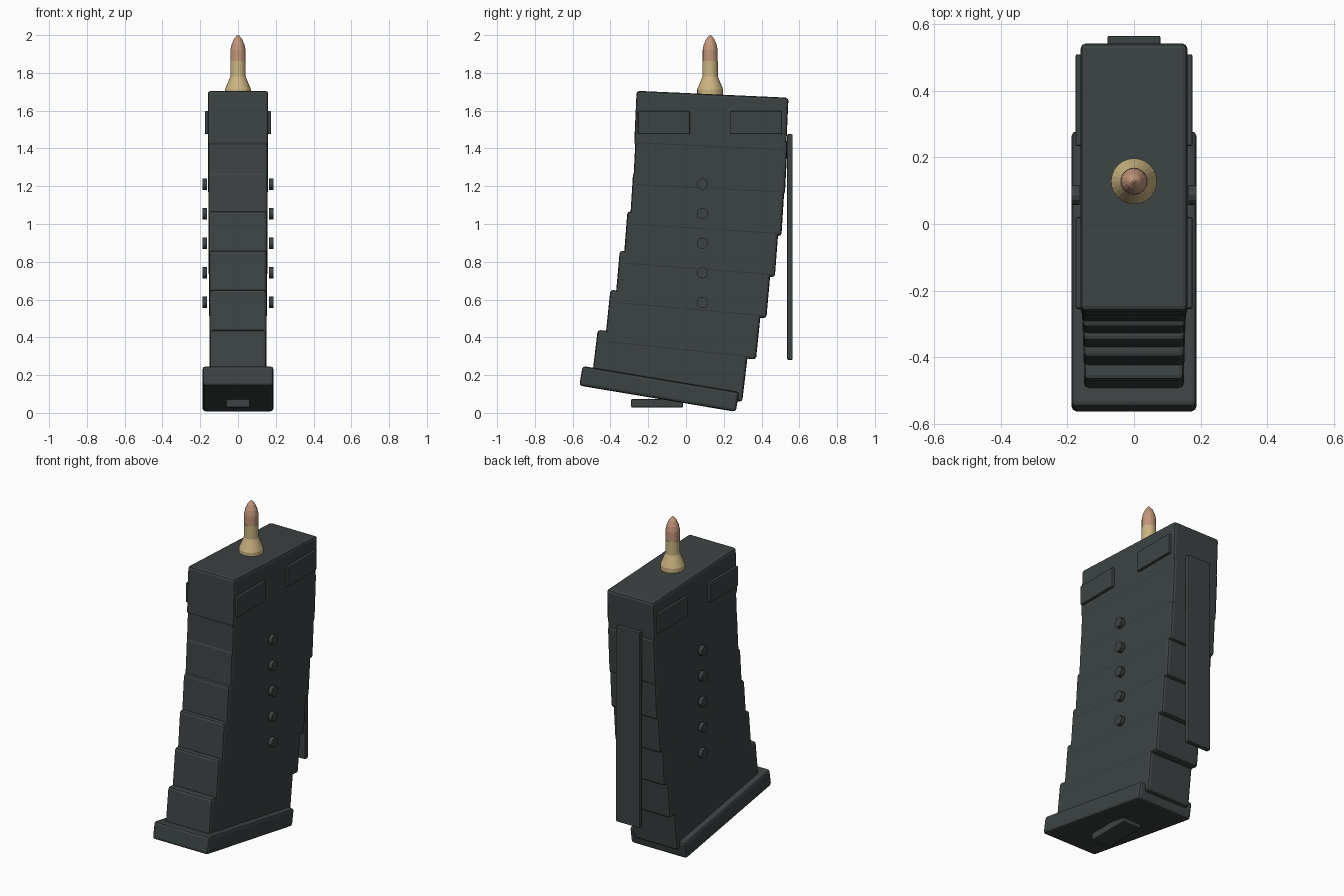
import bpy, bmesh, math
from mathutils import Matrix

if "Cube" in bpy.data.objects:
    bpy.data.objects.remove(bpy.data.objects["Cube"])


def material(name, color):
    m = bpy.data.materials.new(name)
    m.diffuse_color = (*color, 1)
    m.use_nodes = True
    m.node_tree.nodes["Principled BSDF"].inputs["Base Color"].default_value = m.diffuse_color
    return m


POLYMER = material("dark_polymer", (0.046, 0.055, 0.055))
BRASS = material("brass", (0.60, 0.46, 0.22))
COPPER = material("copper", (0.55, 0.31, 0.20))


def finish(name, bm, mat):
    bmesh.ops.recalc_face_normals(bm, faces=bm.faces)
    mesh = bpy.data.meshes.new(name)
    bm.to_mesh(mesh)
    bm.free()
    mesh.materials.append(mat)
    ob = bpy.data.objects.new(name, mesh)
    bpy.context.collection.objects.link(ob)
    return ob


def box(name, center, size, tilt=0, bevel=0.015):
    """Rounded box, tilted so that its front end rises."""
    bm = bmesh.new()
    bmesh.ops.create_cube(bm, size=1, matrix=Matrix.Diagonal((*size, 1)))
    ob = finish(name, bm, POLYMER)
    ob.location = center
    ob.rotation_euler.x = -math.radians(tilt)
    mod = ob.modifiers.new("rounded_edges", 'BEVEL')
    mod.width, mod.segments = bevel, 2
    return ob


def lathe(name, profile, sides, mat, y):
    """Faceted solid turned about a vertical axis, from (radius, z) pairs."""
    bm = bmesh.new()
    rings = []
    for r, z in profile:
        rings.append([bm.verts.new((r * math.cos(2 * math.pi * i / sides),
                                    r * math.sin(2 * math.pi * i / sides), z))
                      for i in range(sides)])
    for a, b in zip(rings, rings[1:]):
        for i in range(sides):
            j = (i + 1) % sides
            bm.faces.new((a[i], a[j], b[j], b[i]))
    bm.faces.new(rings[0])
    bm.faces.new(rings[-1])
    ob = finish(name, bm, mat)
    ob.location.y = y
    return ob


# Curved body: overlapping segments as (y, z, tilt), from top to bottom
segments = [(0.134, 1.543, 2.6), (0.129, 1.32, 3.0), (0.1125, 1.105, 3.6),
            (0.08, 0.893, 4.4), (0.0375, 0.68, 5.1), (-0.015, 0.467, 5.9),
            (-0.085, 0.249, 6.8)]
for i, (y, z, tilt) in enumerate(segments):
    box(f"body_segment_{i + 1}", (0, y, z),
        (0.32 - 0.0033 * i, 0.805, 0.288), tilt)

# Floor plate and its catch
box("floor_plate", (0, -0.142, 0.127), (0.375, 0.84, 0.105), 9.5)
box("floor_plate_catch", (0, -0.153, 0.051), (0.125, 0.275, 0.045), 0, 0.006)

# Rear spine
box("rear_spine", (0, 0.55, 0.878), (0.16, 0.03, 1.195), 0, 0.006)

# Side pads and pins, on both sides
for side, label in ((-1, "left"), (1, "right")):
    for y, end in ((-0.117, "front"), (0.372, "rear")):
        box(f"{label}_{end}_pad", (side * 0.16, y, 1.537),
            (0.032, 0.275, 0.122), 0, 0.006)
    for i in range(5):
        bm = bmesh.new()
        bmesh.ops.create_cone(bm, cap_ends=True, segments=12, radius1=0.03,
                              radius2=0.03, depth=0.024,
                              matrix=Matrix.Rotation(math.pi / 2, 4, 'Y'))
        pin = finish(f"{label}_pin_{i + 1}", bm, POLYMER)
        pin.location = (side * 0.176, 0.087, 1.211 - 0.1565 * i)

# Cartridge: brass case and copper tip
lathe("cartridge_case", [(0.069, 1.62), (0.069, 1.712), (0.041, 1.78),
                         (0.041, 1.862)], 24, BRASS, 0.128)
lathe("bullet_tip", [(0.04, 1.85), (0.04, 1.92), (0.034, 1.95),
                     (0.021, 1.98), (0.004, 2.0)], 16, COPPER, 0.128)
